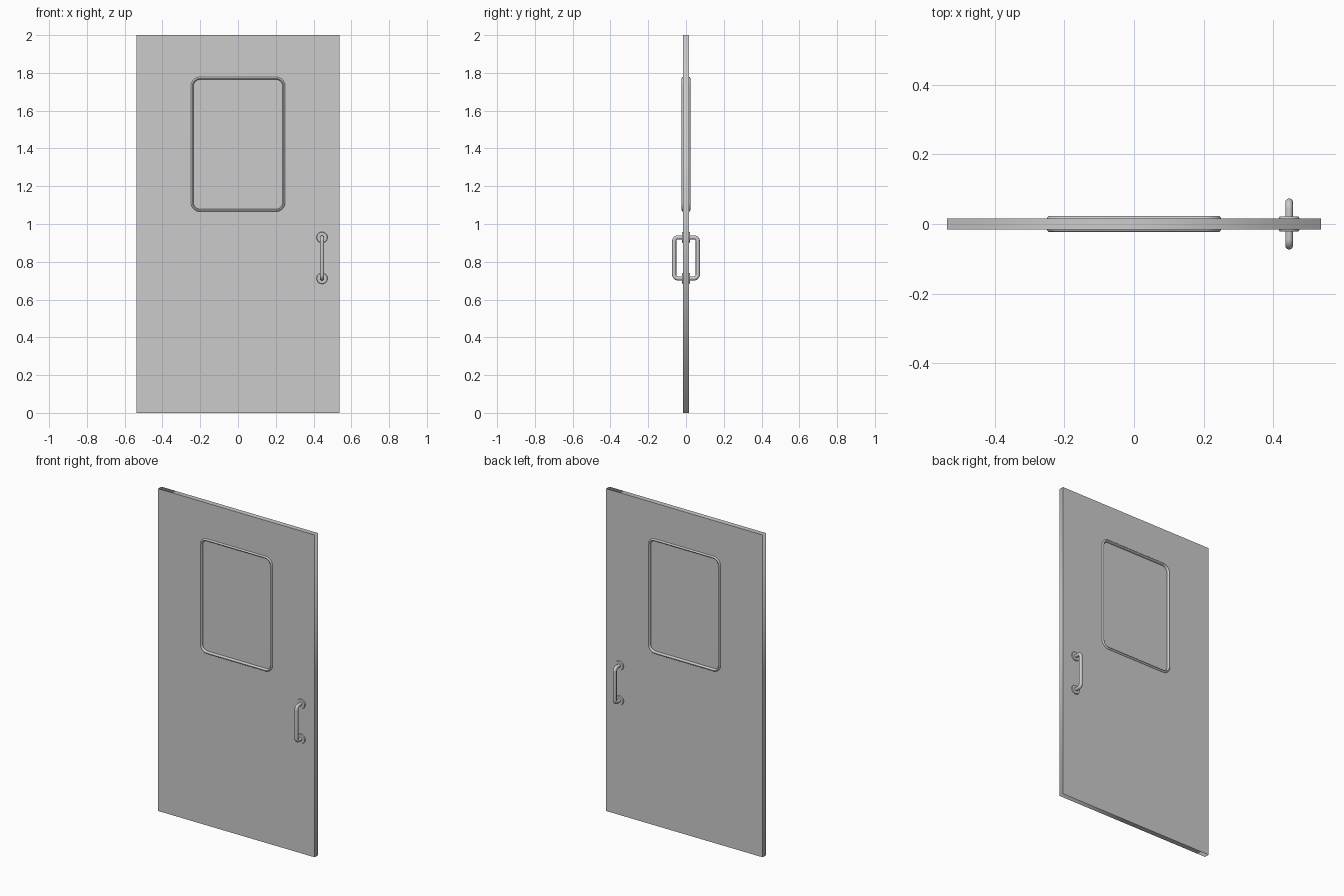
import bpy, bmesh, math

if "Cube" in bpy.data.objects:
    bpy.data.objects.remove(bpy.data.objects["Cube"])

WIN_X, WIN_Z, WIN_C, WIN_R = 0.25, 0.357, 1.422, 0.05   # window frame outer half sizes, centre, corner
HANDLE_X, HANDLE_LOW, HANDLE_HIGH = 0.445, 0.712, 0.929


def rounded(inset, seg=8):
    """Rounded window outline as (x, z) points, moved inward by inset."""
    r, pts = WIN_R - inset, []
    cx, cz = WIN_X - WIN_R, WIN_Z - WIN_R
    for q, (sx, sz) in enumerate([(1, 1), (-1, 1), (-1, -1), (1, -1)]):
        for i in range(seg + 1):
            a = math.pi / 2 * (q + i / seg)
            pts.append((sx * cx + r * math.cos(a), WIN_C + sz * cz + r * math.sin(a)))
    return pts


def select(ob):
    bpy.ops.object.select_all(action='DESELECT')
    ob.select_set(True)
    bpy.context.view_layer.objects.active = ob


def smooth(ob):
    select(ob)
    bpy.ops.object.shade_smooth_by_angle(angle=math.radians(40))


def curve_object(name, dims):
    cu = bpy.data.curves.new(name, 'CURVE')
    cu.dimensions = dims
    ob = bpy.data.objects.new(name, cu)
    bpy.context.collection.objects.link(ob)
    return ob


def add_spline(cu, pts, cyclic):
    sp = cu.splines.new('POLY')
    sp.points.add(len(pts) - 1)
    for p, co in zip(sp.points, pts):
        p.co = (*co, 1)
    sp.use_cyclic_u = cyclic


def slab(name, outlines, half):
    """Flat upright plate; later outlines cut holes."""
    ob = curve_object(name, '2D')
    ob.data.fill_mode = 'BOTH'
    ob.data.extrude = half
    for pts in outlines:
        add_spline(ob.data, [(x, z, 0) for x, z in pts], True)
    ob.rotation_euler.x = math.pi / 2
    select(ob)
    bpy.ops.object.convert(target='MESH')
    return ob


# door panel with window opening, and the recessed pane
slab("door_panel", [[(-0.537, 0), (0.537, 0), (0.537, 2), (-0.537, 2)], rounded(0.007)], 0.016)
slab("window_pane", [rounded(0.010)], 0.008)

# window frame: rounded trim lofted around the opening on both faces
half = [(0.0, 0.015), (0.001, 0.019), (0.004, 0.022), (0.008, 0.023), (0.012, 0.021), (0.014, 0.017), (0.014, 0.006)]
profile = half + [(o, -y) for o, y in reversed(half)]
bm = bmesh.new()
rings = [[bm.verts.new((x, y, z)) for x, z in rounded(o)] for o, y in profile]
n = len(rings[0])
for k in range(len(rings)):
    a, b = rings[k], rings[(k + 1) % len(rings)]
    for i in range(n):
        j = (i + 1) % n
        bm.faces.new((a[i], a[j], b[j], b[i]))
bmesh.ops.recalc_face_normals(bm, faces=bm.faces)
me = bpy.data.meshes.new("window_frame")
bm.to_mesh(me)
bm.free()
frame = bpy.data.objects.new("window_frame", me)
bpy.context.collection.objects.link(frame)
smooth(frame)

# pull handles with round mounting plates, front and back
for side, s in (("front", -1), ("back", 1)):
    reach, bend = 0.0625, 0.02
    path = [(HANDLE_X, s * 0.012, HANDLE_LOW)]
    for z, d, start in ((HANDLE_LOW, 1, 0), (HANDLE_HIGH, -1, 1)):
        arc = []
        for i in range(9):
            a = math.pi / 2 * i / 8
            arc.append((HANDLE_X, s * (reach - bend + bend * math.sin(a)), z + d * bend * (1 - math.cos(a))))
        path += arc[::-1] if start else arc
    path.append((HANDLE_X, s * 0.012, HANDLE_HIGH))
    bar = curve_object(side + "_handle", '3D')
    bar.data.bevel_depth = 0.011
    bar.data.bevel_resolution = 4
    bar.data.use_fill_caps = True
    add_spline(bar.data, path, False)
    select(bar)
    bpy.ops.object.convert(target='MESH')
    smooth(bar)
    for label, z in (("lower", HANDLE_LOW), ("upper", HANDLE_HIGH)):
        bpy.ops.mesh.primitive_cone_add(vertices=32, radius1=0.03, radius2=0.027, depth=0.008,
                                        location=(HANDLE_X, s * 0.018, z),
                                        rotation=(-s * math.pi / 2, 0, 0))
        plate = bpy.context.object
        plate.name = f"{side}_{label}_handle_plate"
        smooth(plate)
